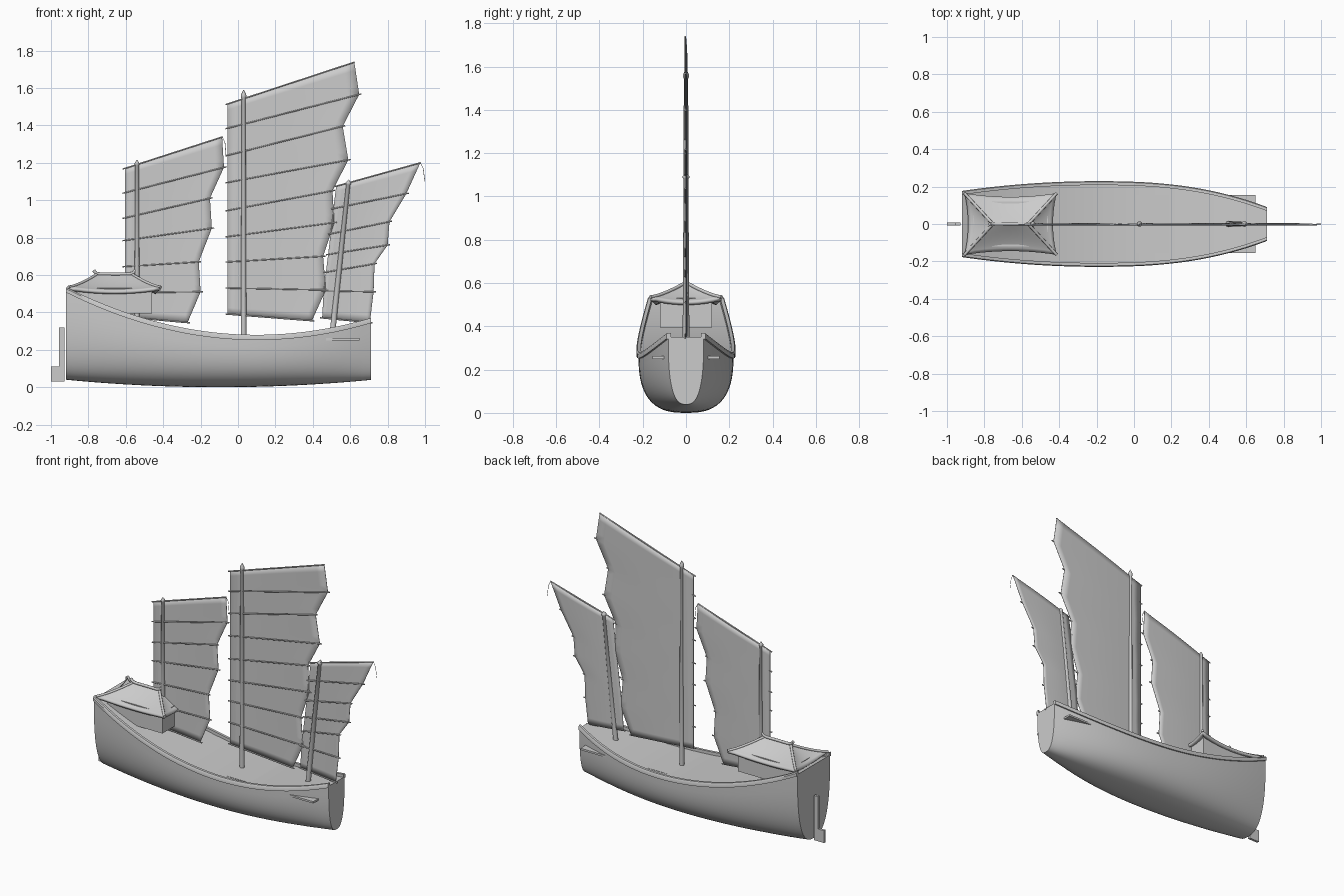
import bpy, bmesh, math
from mathutils import Vector

if "Cube" in bpy.data.objects:
    bpy.data.objects.remove(bpy.data.objects["Cube"])


def make(name, verts, faces, angle=35):
    me = bpy.data.meshes.new(name)
    me.from_pydata(verts, [], faces)
    bm = bmesh.new()
    bm.from_mesh(me)
    bmesh.ops.remove_doubles(bm, verts=bm.verts, dist=1e-5)
    bmesh.ops.recalc_face_normals(bm, faces=bm.faces)
    bm.to_mesh(me)
    bm.free()
    for p in me.polygons:
        p.use_smooth = True
    me.set_sharp_from_angle(angle=math.radians(angle))
    ob = bpy.data.objects.new(name, me)
    bpy.context.collection.objects.link(ob)
    return ob


def loft(name, rings, angle=35):
    """Skin closed rings and cap both ends."""
    n = len(rings[0])
    verts = [v for r in rings for v in r]
    faces = [(i * n + j, i * n + (j + 1) % n, (i + 1) * n + (j + 1) % n, (i + 1) * n + j)
             for i in range(len(rings) - 1) for j in range(n)]
    faces += [tuple(range(n)), tuple(range(len(verts) - n, len(verts)))]
    return make(name, verts, faces, angle)


def box(name, lo, hi):
    (a, b, c), (d, e, f) = lo, hi
    return loft(name, [[(x, b, c), (x, e, c), (x, e, f), (x, b, f)] for x in (a, d)])


def tube(name, paths, r, res=2):
    """Round bars along paths; a fourth number on a point scales the radius."""
    cu = bpy.data.curves.new(name, 'CURVE')
    cu.dimensions = '3D'
    cu.bevel_depth = r
    cu.bevel_resolution = res
    cu.use_fill_caps = True
    for pts in paths:
        s = cu.splines.new('POLY')
        s.points.add(len(pts) - 1)
        for p, q in zip(s.points, pts):
            p.co = (*q[:3], 1)
            p.radius = q[3] if len(q) > 3 else 1
    ob = bpy.data.objects.new(name, cu)
    bpy.context.collection.objects.link(ob)
    return ob


# Hull lines
def sheer(x):
    d = x - 0.1
    return 0.272 + (0.255 * (d / 1.02) ** 2 if d < 0 else 0.09 * (d / 0.61) ** 2)


def keel(x):
    return 0.04 * ((x + 0.1) / 0.82) ** 2


def beam(x):
    d = x + 0.2
    return 0.22 - (0.052 * (d / 0.72) ** 2 if d < 0 else 0.138 * (d / 0.91) ** 2.5)


stations = [-0.92 + 1.63 * i / 40 for i in range(41)]

# Hull with flush deck
rings = []
for x in stations:
    top, bot, w = sheer(x) - 0.012, keel(x), beam(x)
    ring = []
    for k in range(33):
        a = math.pi * k / 32
        c, s = math.cos(a), math.sin(a)
        y = w * math.copysign(abs(c) ** (2 / 2.7), c)
        ring.append((x, y, top - (top - bot) * max(s, 0) ** (2 / 2.7)))
    rings.append(ring)
loft("hull", rings)

# Gunwale rails
for side, label in ((-1, "right"), (1, "left")):
    rings = []
    for x in stations:
        z, w = sheer(x), beam(x)
        rings.append([(x, side * (w + a), z + b) for a, b in
                      ((-0.012, -0.02), (0.009, -0.02), (0.009, 0.0), (0.004, 0.008), (-0.012, 0.008))])
    loft("rail_" + label, rings)

# Lower deck plate poking out near the bow
box("lower_deck", (-0.85, -0.155, 0.25), (0.65, 0.155, 0.262))

# Rudder
box("rudder_stock", (-0.957, -0.008, 0.10), (-0.927, 0.008, 0.32))
box("rudder_blade", (-1.0, -0.008, 0.03), (-0.927, 0.008, 0.11))

# Cabin
box("cabin", (-0.86, -0.12, 0.395), (-0.46, 0.12, 0.53))

# Swept hip roof
CX, N, M = -0.66, 12, 8


def roof_point(side, v, t):
    hx, hy = 0.247 - 0.152 * t, 0.165 * (1 - t)
    sag = 0.02 * (1 - v * v) * (1 - t)
    z = 0.535 + 0.068 * t ** 1.4 - sag
    if side < 2:
        s = 1 - 2 * side
        return (CX + v * hx * s, -s * max(hy - sag, 0), z)
    s = 5 - 2 * side
    return (CX + s * (hx - sag), s * v * hy, z)


verts, faces = [], []
for side in range(4):
    base = len(verts)
    verts += [roof_point(side, 2 * i / N - 1, j / M) for j in range(M + 1) for i in range(N + 1)]
    for j in range(M):
        for i in range(N):
            a = base + j * (N + 1) + i
            if side > 1 and j == M - 1:
                # side triangles close on the ridge end
                faces.append((a, a + 1, base + M * (N + 1)))
            else:
                faces.append((a, a + 1, a + N + 2, a + N + 1))
roof = make("roof", verts, faces, 25)
mod = roof.modifiers.new("thickness", 'SOLIDIFY')
mod.thickness = 0.018
mod.offset = -1

# Roof ridge with upturned ends, and hip ribs
tube("roof_ridge", [[(CX - 0.112, 0, 0.625), (CX - 0.1, 0, 0.61), (CX - 0.08, 0, 0.605),
                     (CX + 0.08, 0, 0.605), (CX + 0.1, 0, 0.61), (CX + 0.112, 0, 0.625)]], 0.009)
tube("roof_hips", [[roof_point(s, v, j / M) for j in range(M + 1)]
                   for s in (0, 1) for v in (-1, 1)], 0.008)


# Masts with spear tips
def mast(name, foot, head, r):
    a, b = Vector(foot), Vector(head)
    prof = ((0, 1), (0.965, 0.7), (0.97, 0.95), (0.98, 0.95), (1, 0.08))
    tube(name, [[(*a.lerp(b, t), k) for t, k in prof]], r, 3)


mast("aft_mast", (-0.54, 0, 0.36), (-0.54, 0, 1.215), 0.014)
mast("main_mast", (0.03, 0, 0.25), (0.03, 0, 1.59), 0.015)
mast("fore_mast", (0.505, 0, 0.29), (0.592, 0, 1.11), 0.016)


# Battened sails: each row is luff x, luff z, leech x, leech z
def sail(name, rows):
    n, sub = 12, 4
    lines = []
    for a, b in zip(rows, rows[1:]):
        lines += [[p + (q - p) * k / sub for p, q in zip(a, b)] for k in range(sub)]
    lines.append(rows[-1])
    verts = [(l[0] + (l[2] - l[0]) * i / n, 0.006 * math.sin(math.pi * i / n) - 0.001,
              l[1] + (l[3] - l[1]) * i / n) for l in lines for i in range(n + 1)]
    w = n + 1
    faces = [(j * w + i, j * w + i + 1, (j + 1) * w + i + 1, (j + 1) * w + i)
             for j in range(len(lines) - 1) for i in range(n)]
    ob = make(name, verts, faces)
    m = ob.modifiers.new("thickness", 'SOLIDIFY')
    m.thickness = 0.003
    m.offset = 0
    bars = []
    for k, (x0, z0, x1, z1) in enumerate(rows):
        e = 0.002 if k == 0 else 0.013
        s = (z1 - z0) / (x1 - x0)
        bars.append([(x0 - 0.012, -0.003, z0 - 0.012 * s), (x1 + e, -0.003, z1 + e * s)])
    tube(name + "_battens", bars, 0.004, 1)


sail("main_sail", [(-0.055, 1.515, 0.622, 1.738), (-0.055, 1.385, 0.648, 1.565),
                   (-0.055, 1.24, 0.56, 1.395), (-0.055, 1.095, 0.59, 1.215),
                   (-0.055, 0.945, 0.505, 1.05), (-0.055, 0.805, 0.515, 0.88),
                   (-0.055, 0.67, 0.455, 0.70), (-0.055, 0.53, 0.47, 0.52),
                   (-0.055, 0.39, 0.395, 0.355)])
sail("aft_sail", [(-0.605, 1.17, -0.085, 1.338), (-0.605, 1.04, -0.075, 1.175),
                  (-0.605, 0.905, -0.15, 1.01), (-0.605, 0.785, -0.14, 0.85),
                  (-0.605, 0.645, -0.21, 0.67), (-0.605, 0.505, -0.20, 0.51),
                  (-0.605, 0.375, -0.27, 0.345)])
sail("fore_sail", [(0.525, 1.075, 0.975, 1.20), (0.51, 0.955, 0.90, 1.035),
                   (0.495, 0.82, 0.81, 0.885), (0.482, 0.71, 0.80, 0.76),
                   (0.47, 0.615, 0.73, 0.66), (0.458, 0.515, 0.725, 0.51),
                   (0.45, 0.37, 0.705, 0.345)])

# Loose cords at the yard ends
tube("peak_cords", [[(0.975, 0, 1.2), (0.99, 0, 1.17), (0.999, 0, 1.1)],
                    [(-0.085, 0, 1.338), (-0.07, 0, 1.31), (-0.063, 0, 1.23)]], 0.0015, 0)
